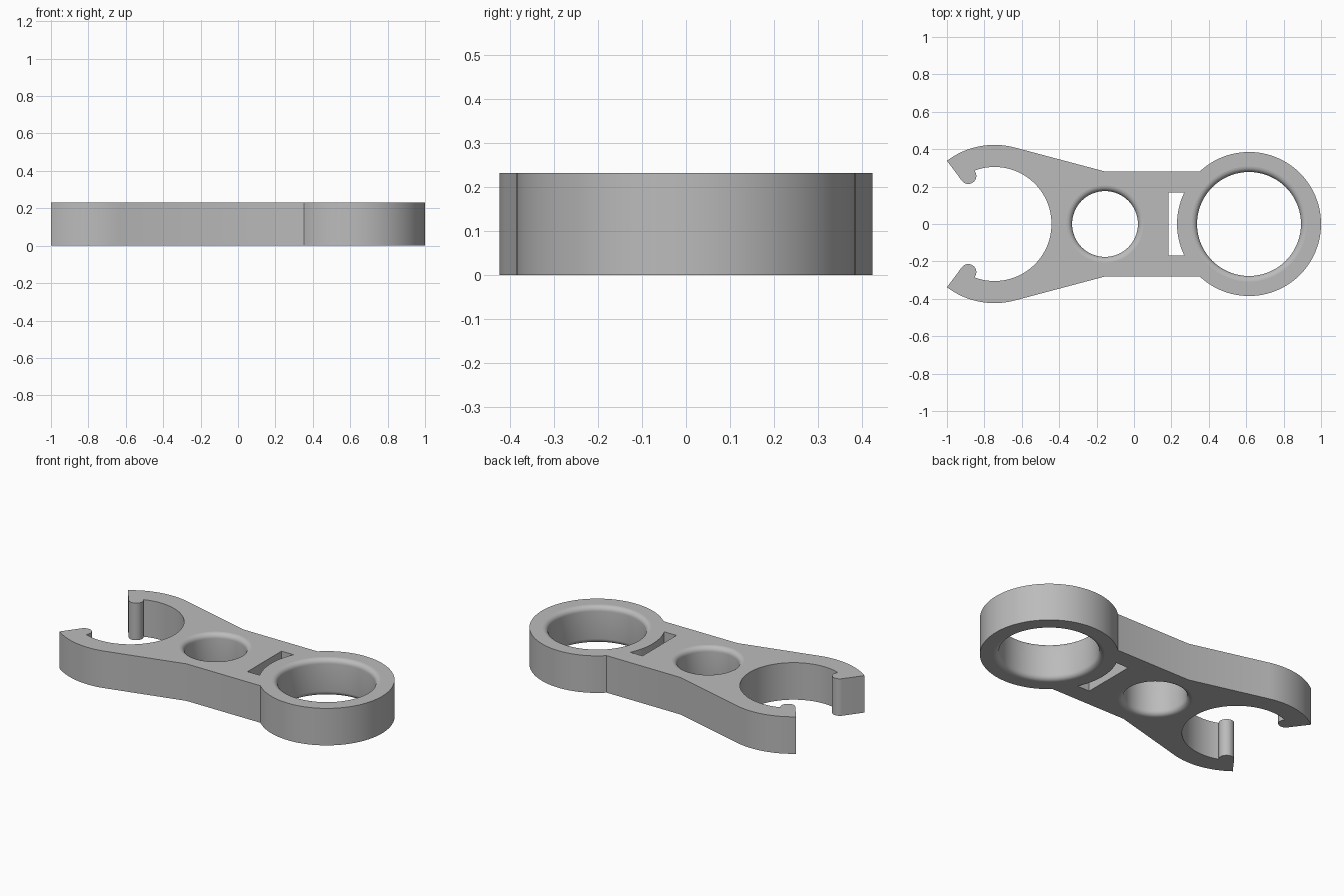
import bpy
import bmesh
from math import sin, cos, radians, degrees, acos, asin, atan2, hypot

if "Cube" in bpy.data.objects:
    bpy.data.objects.remove(bpy.data.objects["Cube"])

HEIGHT = 0.232
FORK_X, FORK_IN, FORK_OUT = -0.746, 0.305, 0.423
RING_X, RING_IN, RING_OUT = 0.615, 0.278, 0.385
HOLE_X, HOLE_R = -0.155, 0.176
WAIST_X, WAIST_Y = -0.16, 0.282
FILLET = 0.03


def arc(cx, cy, r, start, end, steps):
    """Points along a circular arc, angles in degrees."""
    angles = [radians(start + (end - start) * i / steps) for i in range(steps + 1)]
    return [(cx + r * cos(a), cy + r * sin(a)) for a in angles]


def mirrored(half):
    """Close a half outline, running from y=0 to y=0, across the x axis."""
    return half + [(x, -y) for x, y in reversed(half[1:-1])]


# Outline: open fork jaw, rounded catch, tip, arm, straight waist, ring
catch = arc(-0.886, 0.257, 0.043, 41, -143, 24)
jaw_end = degrees(atan2(catch[0][1], catch[0][0] - FORK_X))
dx = WAIST_X - FORK_X
tangent = degrees(atan2(WAIST_Y, dx) + acos(FORK_OUT / hypot(dx, WAIST_Y)))
ring_start = 180 - degrees(asin(WAIST_Y / RING_OUT))
outline = mirrored(
    arc(FORK_X, 0, FORK_IN, 0, jaw_end, 32)[:-1]
    + catch
    + arc(FORK_X, 0, FORK_OUT, 126.9, tangent, 16)
    + [(WAIST_X, WAIST_Y)]
    + arc(RING_X, 0, RING_OUT, ring_start, 0, 40))

# Slot whose curved side follows the ring
slot_angle = degrees(asin(0.168 / RING_OUT))
slot = [(0.184, -0.168), (0.184, 0.168)] + arc(
    RING_X, 0, RING_OUT, 180 - slot_angle, 180 + slot_angle, 16)


def round_hole(cx, r):
    """Levels of a round hole with filleted rims, from top to bottom."""
    quarter = [radians(a) for a in range(0, 91, 15)]
    profile = [(r + FILLET * (1 - sin(a)), FILLET * (1 - cos(a))) for a in quarter]
    levels = [(rad, HEIGHT - d) for rad, d in profile]
    levels += [(rad, d) for rad, d in reversed(profile)]
    return [(arc(cx, 0, rad, 0, 360, 72)[:-1], z) for rad, z in levels]


bm = bmesh.new()
top_edges, bottom_edges = [], []


def add_wall(levels):
    """Skin one closed loop through its levels and keep the rim edges."""
    rows = [[bm.verts.new((x, y, z)) for x, y in pts] for pts, z in levels]
    n = len(rows[0])
    for upper, lower in zip(rows, rows[1:]):
        for i in range(n):
            j = (i + 1) % n
            bm.faces.new((upper[i], upper[j], lower[j], lower[i])).smooth = True
    for row, rim in ((rows[0], top_edges), (rows[-1], bottom_edges)):
        rim += [bm.edges.get((row[i], row[(i + 1) % n])) for i in range(n)]


for loop in (outline, slot):
    add_wall([(loop, HEIGHT), (loop, 0)])
add_wall(round_hole(RING_X, RING_IN))
add_wall(round_hole(HOLE_X, HOLE_R))

# Flat top and bottom faces around the openings
for rim in (top_edges, bottom_edges):
    bmesh.ops.triangle_fill(bm, edges=rim, use_beauty=True)
bmesh.ops.recalc_face_normals(bm, faces=bm.faces)

# Crisp corners, smooth curves
for edge in bm.edges:
    if len(edge.link_faces) == 2 and edge.calc_face_angle() > radians(12):
        edge.smooth = edge.link_faces[0].smooth and edge.link_faces[1].smooth \
            and edge.calc_face_angle() < radians(16) \
            and 0 < edge.verts[0].co.z < HEIGHT

mesh = bpy.data.meshes.new("clip_bracket")
bm.to_mesh(mesh)
bm.free()
bracket = bpy.data.objects.new("clip_bracket", mesh)
bpy.context.collection.objects.link(bracket)

# Single grey plastic
grey = bpy.data.materials.new("grey_plastic")
grey.use_nodes = True
colour = (0.5, 0.5, 0.5, 1)
grey.diffuse_color = colour
grey.node_tree.nodes["Principled BSDF"].inputs["Base Color"].default_value = colour
mesh.materials.append(grey)
